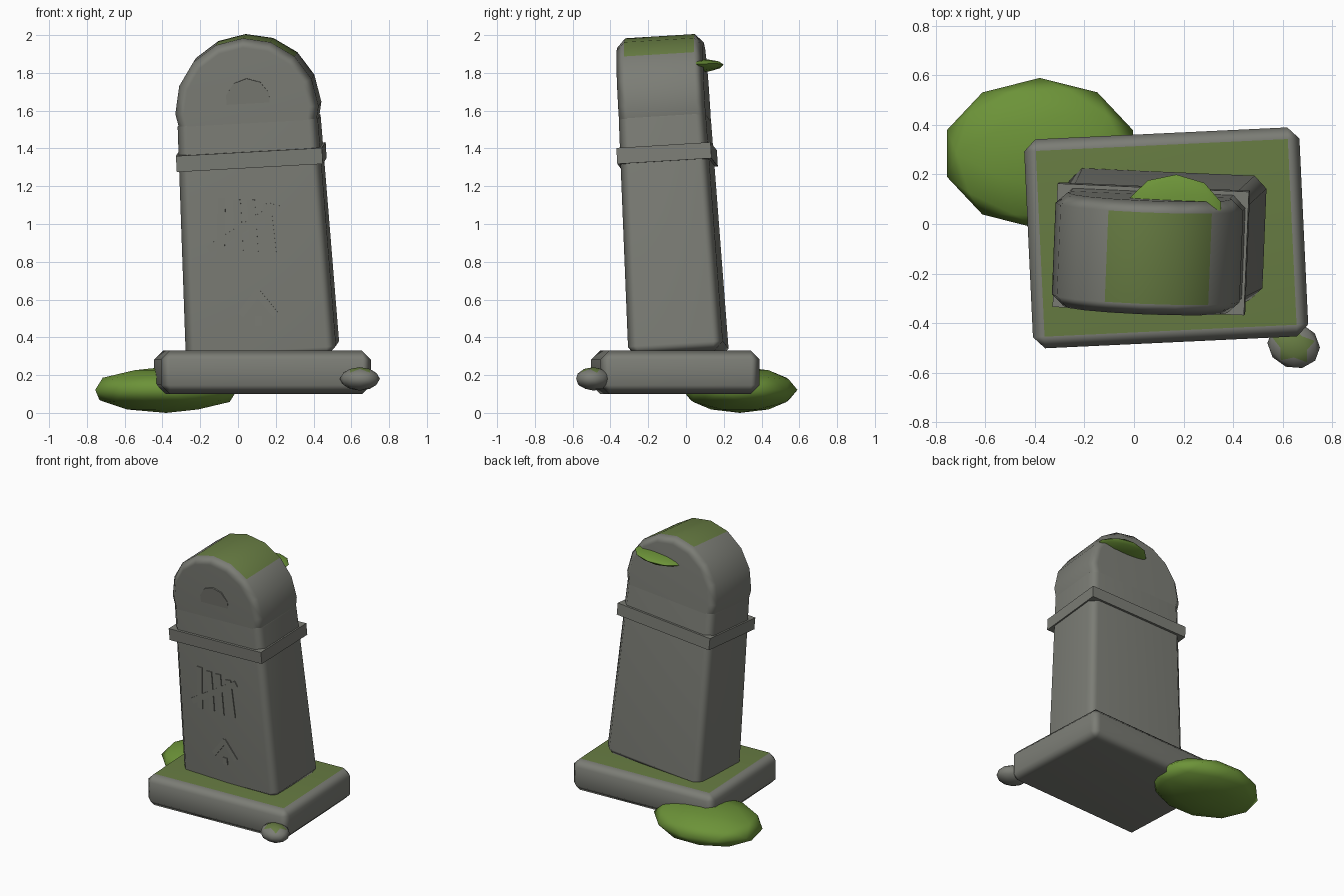
import bpy, bmesh, math
from mathutils import Matrix, Vector, Euler

if "Cube" in bpy.data.objects:
    bpy.data.objects.remove(bpy.data.objects["Cube"])


def material(name, rgb):
    m = bpy.data.materials.new(name)
    m.diffuse_color = (*rgb, 1)
    m.use_nodes = True
    m.node_tree.nodes["Principled BSDF"].inputs["Base Color"].default_value = m.diffuse_color
    return m


STONE = material("grey stone", (0.20, 0.205, 0.18))
MOSSY = material("mossy stone", (0.135, 0.20, 0.055))
MOSS = material("bright moss", (0.15, 0.29, 0.04))

# The leaning frame shared by the whole pillar
rad = math.radians
LEAN = Matrix.Translation((0.13, -0.04, 0.33)) @ Euler(
    (rad(3.5), rad(-3.2), rad(-2.5))).to_matrix().to_4x4()


def finish(name, bm, frame=Matrix(), mats=(STONE,), moss_above=2.0, smooth=50):
    """Place the mesh, tint upward faces and make the object."""
    bm.transform(frame)
    bmesh.ops.recalc_face_normals(bm, faces=bm.faces)
    bm.normal_update()
    for f in bm.faces:
        f.material_index = 1 if f.normal.z > moss_above else 0
    me = bpy.data.meshes.new(name)
    bm.to_mesh(me)
    bm.free()
    for m in mats:
        me.materials.append(m)
    ob = bpy.data.objects.new(name, me)
    bpy.context.collection.objects.link(ob)
    if smooth:
        me.shade_smooth()
        me.set_sharp_from_angle(angle=rad(smooth))
        wn = ob.modifiers.new("weighted", 'WEIGHTED_NORMAL')
        wn.keep_sharp = True
    return ob


def block(z0, z1, bottom, top, bevel=0.0):
    """Tapered box with chamfered edges."""
    bm = bmesh.new()
    bmesh.ops.create_cube(bm, size=1)
    for v in bm.verts:
        w, d = top if v.co.z > 0 else bottom
        v.co = (v.co.x * w, v.co.y * d, z1 if v.co.z > 0 else z0)
    if bevel:
        bmesh.ops.bevel(bm, geom=bm.edges[:], offset=bevel, segments=1,
                        affect='EDGES', profile=0.5)
    return bm


def blob(radii):
    bm = bmesh.new()
    bmesh.ops.create_icosphere(bm, subdivisions=2, radius=1)
    bmesh.ops.scale(bm, vec=radii, verts=bm.verts)
    return bm


# Base slab
finish("base_slab", block(0.10, 0.33, (1.113, 0.845), (1.113, 0.845), 0.047),
       Matrix.Translation((0.13, -0.056, 0)) @ Matrix.Rotation(rad(2.7), 4, 'Z'),
       (STONE, MOSSY), 0.9)

# Pillar shaft and collar
finish("pillar_shaft", block(-0.035, 1.27, (0.80, 0.505), (0.742, 0.46), 0.05), LEAN)
finish("collar_band", block(0.985, 1.07, (0.775, 0.50), (0.775, 0.50)), LEAN, smooth=0)

# Rounded head: sixteen-sided drum lying front to back, rims chamfered
bm = bmesh.new()
rings = []
for y, r in ((-0.23, 0.332), (-0.185, 0.38), (0.185, 0.38), (0.23, 0.332)):
    rings.append([bm.verts.new((r * math.sin(k * math.tau / 16), y,
                                1.29 + r * math.cos(k * math.tau / 16)))
                  for k in range(16)])
for a, b in zip(rings, rings[1:]):
    for k in range(16):
        n = (k + 1) % 16
        bm.faces.new((a[k], a[n], b[n], b[k]))
bm.faces.new(rings[0])
bm.faces.new(rings[-1])
finish("rounded_head", bm, LEAN, (STONE, MOSSY), 0.83)

# Half-sunk disc on the head front
bm = bmesh.new()
bmesh.ops.create_cone(bm, cap_ends=True, segments=10, radius1=0.12, radius2=0.12, depth=0.03)
finish("head_disc", bm, LEAN @ Matrix.Translation((0.01, -0.216, 1.34))
       @ Matrix.Rotation(rad(94), 4, 'X'), smooth=0)


def to_face(x, z):
    """Front-view position to pillar-local x, z."""
    lx = x - 0.12 + 0.056 * (z - 0.33)
    return Vector((lx, z - 0.315 - 0.056 * lx))


def strokes(name, lines, width):
    """Thin raised bars lying on the sloping front face."""
    bm = bmesh.new()
    for x0, z0, x1, z1 in lines:
        p, q = to_face(x0, z0), to_face(x1, z1)
        d = (q - p).normalized()
        s = Vector((-d.y, d.x)) * width / 2
        front, back = [], []
        for c in (p - s, q - s, q + s, p + s):
            y = -0.2525 + 0.0225 * (c.y + 0.035) / 1.305
            front.append(bm.verts.new((c.x, y - 0.006, c.y)))
            back.append(bm.verts.new((c.x, y + 0.01, c.y)))
        bm.faces.new(front)
        bm.faces.new(back)
        for k in range(4):
            n = (k + 1) % 4
            bm.faces.new((front[k], front[n], back[n], back[k]))
    finish(name, bm, LEAN, smooth=0)


# Tally marks and arrow mark
strokes("tally_marks", [(-0.09, 0.83, -0.085, 1.14), (0.01, 0.84, -0.005, 1.13),
                        (0.09, 0.83, 0.07, 1.13), (0.185, 0.84, 0.155, 1.11),
                        (-0.155, 0.865, 0.22, 1.10)], 0.042)
strokes("arrow_mark", [(0.015, 0.52, 0.11, 0.645), (0.20, 0.52, 0.10, 0.645)], 0.035)
strokes("dot_mark", [(0.11, 0.465, 0.11, 0.515)], 0.035)

# Moss clumps: one on the ground, one on the back of the head
finish("ground_moss", blob((0.395, 0.305, 0.122)),
       Matrix.Translation((-0.38, 0.285, 0.122)), (MOSS,))
finish("head_moss", blob((0.195, 0.15, 0.034)),
       Matrix.Translation((0.165, 0.05, 1.835)) @ LEAN.to_3x3().to_4x4(), (MOSS,))

# Pebble at the front corner
finish("pebble", blob((0.108, 0.092, 0.062)),
       Matrix.Translation((0.645, -0.49, 0.18)) @ Matrix.Rotation(rad(-20), 4, 'Z'),
       (STONE, MOSSY), 0.87)
